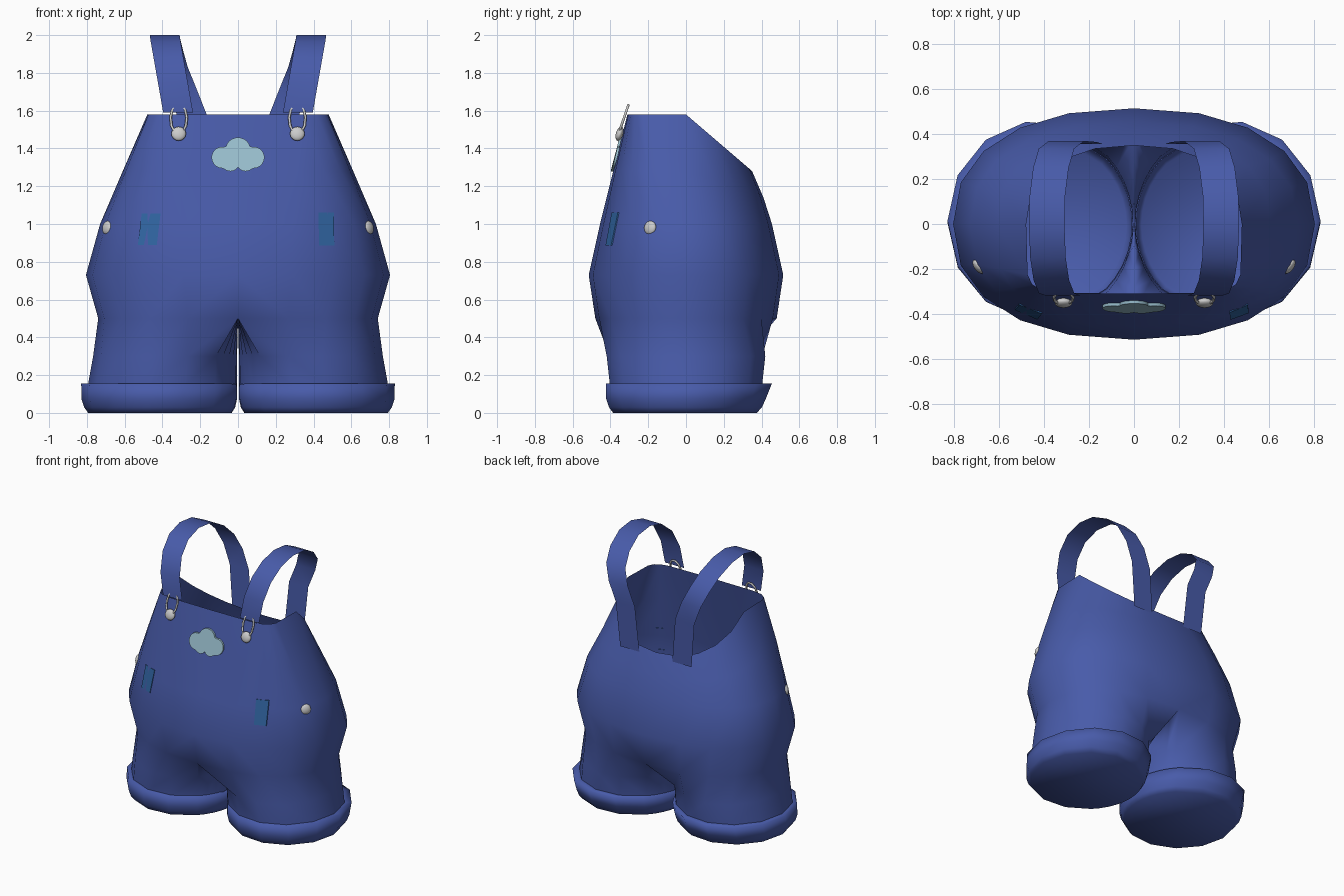
import bpy, bmesh
from math import sin, cos, pi, radians
from mathutils import Vector
from mathutils.bvhtree import BVHTree

if "Cube" in bpy.data.objects:
    bpy.data.objects.remove(bpy.data.objects["Cube"])


def material(name, rgb):
    m = bpy.data.materials.new(name)
    m.diffuse_color = (*rgb, 1)
    m.use_nodes = True
    m.node_tree.nodes["Principled BSDF"].inputs["Base Color"].default_value = m.diffuse_color
    return m


denim = material("denim", (0.065, 0.105, 0.40))
patch_blue = material("patch_blue", (0.03, 0.13, 0.36))
pale = material("pale_blue", (0.32, 0.52, 0.62))


def finish(name, bm, mat=None, mirror=False, angle=50):
    bmesh.ops.recalc_face_normals(bm, faces=bm.faces)
    me = bpy.data.meshes.new(name)
    bm.to_mesh(me)
    bm.free()
    ob = bpy.data.objects.new(name, me)
    bpy.context.collection.objects.link(ob)
    if mat:
        me.materials.append(mat)
    bpy.ops.object.select_all(action='DESELECT')
    ob.select_set(True)
    bpy.context.view_layer.objects.active = ob
    bpy.ops.object.shade_smooth_by_angle(angle=radians(angle))
    if mirror:
        mod = ob.modifiers.new("mirror", 'MIRROR')
        mod.merge_threshold = 0.0005
    return ob


def bridge(bm, a, b, closed):
    n = len(a)
    for i in range(n if closed else n - 1):
        j = (i + 1) % n
        bm.faces.new((a[i], a[j], b[j], b[i]))


def spow(v, e):
    return (abs(v) ** e) * (1 if v >= 0 else -1)


def torso_ring(zf, zb, xh, yf, yb, ef, eb):
    """Half outline from front centre round the side to back centre."""
    pts = []
    for i in range(11):
        t = -pi / 2 + pi * i / 10
        e, yr = (ef, yf) if i < 5 else (eb, yb)
        x = 0 if i in (0, 10) else xh * abs(cos(t)) ** e
        y = 0 if i == 5 else spow(sin(t), e) * yr
        pts.append((x, y, zf + (zb - zf) * max(0, y) / yb))
    return pts


def leg_ring(z, cx, a, cy, b):
    """Closed leg outline: 11 outer points, then 9 inner ones."""
    angs = [-135 + 27 * i for i in range(11)] + [135 + 9 * i for i in range(1, 10)]
    return [(cx + a * cos(radians(d)), cy + b * sin(radians(d)), z) for d in angs]


# trouser body: boxy bib at the top, torso shell flowing into two legs
bm = bmesh.new()
torso = [(1.58, 1.28, .48, .31, .35, .27, .87),
         (1.28, 1.14, .61, .385, .41, .55, .87),
         (1.0, 1.0, .73, .455, .455, .8, .87),
         (.73, .73, .805, .515, .515, .87, .87),
         (.5, .5, .74, .48, .48, .87, .87)]
rows = [[bm.verts.new(p) for p in torso_ring(*r)] for r in torso]
for r0, r1 in zip(rows, rows[1:]):
    bridge(bm, r0, r1, False)
inner = [bm.verts.new((0, .48 - .096 * i, .5)) for i in range(1, 10)]
legs = [rows[-1] + inner]
for r in [(.3, .386, .381, 0, .425), (.15, .4, .394, 0, .408)]:
    legs.append([bm.verts.new(p) for p in leg_ring(*r)])
for r0, r1 in zip(legs, legs[1:]):
    bridge(bm, r0, r1, True)
bmesh.ops.recalc_face_normals(bm, faces=bm.faces)
surface = BVHTree.FromBMesh(bm)
finish("trouser_body", bm, denim, True, 170)


def front_y(x, z):
    hit = surface.ray_cast(Vector((max(abs(x), .004), -2, z)), Vector((0, 1, 0)))
    return hit[0].y if hit[0] else -.31


# turned-up cuffs with closed bottoms
bm = bmesh.new()
cuff = [(.155, .4, .39, 0, .405), (.155, .417, .413, .015, .445),
        (.075, .417, .412, 0, .428), (.03, .415, .4, -.003, .41), (0, .413, .38, -.005, .385)]
rows = [[bm.verts.new(p) for p in leg_ring(*r)] for r in cuff]
for r0, r1 in zip(rows, rows[1:]):
    bridge(bm, r0, r1, True)
bm.faces.new(rows[-1])
finish("leg_cuff", bm, denim, True, 170)

# shoulder straps: flat ribbons, width along x
path = [(.317, -.318, 1.59), (.345, -.308, 1.75), (.368, -.25, 1.88), (.383, -.15, 1.965),
        (.388, -.02, 2.0), (.386, .12, 1.985), (.37, .25, 1.92), (.345, .335, 1.83),
        (.30, .37, 1.72), (.245, .365, 1.58), (.215, .355, 1.25)]
bm = bmesh.new()
rows = [[bm.verts.new((x + s * .079, y, z)) for s in (-1, 1)] for x, y, z in path]
for r0, r1 in zip(rows, rows[1:]):
    bridge(bm, r0, r1, False)
finish("shoulder_strap", bm, denim, True, 60)


def plate(name, outline, mat, lift):
    """Thin appliqué that follows the front of the body."""
    bm = bmesh.new()
    top = [bm.verts.new((x, front_y(x, z) - lift, z)) for x, z in outline]
    low = [bm.verts.new((x, front_y(x, z) - .001, z)) for x, z in outline]
    bridge(bm, top, low, True)
    bm.faces.new(top)
    return finish(name, bm, mat, angle=30)


# cloud badge: outline is the union of five circles seen from the middle
circles = [(0, .03, .066), (-.083, -.01, .057), (.083, -.01, .057),
           (-.04, -.035, .048), (.04, -.035, .048)]
cloud = []
for k in range(56):
    d = Vector((cos(2 * pi * k / 56), sin(2 * pi * k / 56)))
    best = 0
    for cx, cz, r in circles:
        m = d.x * cx + d.y * cz
        disc = m * m - (cx * cx + cz * cz - r * r)
        if disc > 0:
            best = max(best, m + disc ** .5)
    cloud.append((d.x * best, 1.362 + d.y * best))
plate("cloud_badge", cloud, pale, .014)

# small pocket tabs
plate("pocket_tab_left", [(-.51, 1.055), (-.41, 1.055), (-.43, .89), (-.53, .89)], patch_blue, .007)
plate("pocket_tab_right", [(.425, 1.06), (.507, 1.06), (.51, .885), (.43, .885)], patch_blue, .007)


def button(name, loc, direction, r):
    bm = bmesh.new()
    bmesh.ops.create_uvsphere(bm, u_segments=16, v_segments=10, radius=r)
    ob = finish(name, bm, angle=60)
    ob.scale = (1, 1, .5)
    ob.rotation_euler = Vector(direction).to_track_quat('Z', 'Y').to_euler()
    ob.location = loc


# metal buttons and the wire loops that hold the straps
loop = [(-.015, 1.475), (-.038, 1.52), (-.043, 1.565), (-.034, 1.605), (-.014, 1.63)]
loop += [(-x, z) for x, z in reversed(loop)]
for s, side in ((-1, "left"), (1, "right")):
    button("bib_button_" + side, (s * .314, front_y(.314, 1.478) - .022, 1.478), (0, -1, .3), .039)
    button("hip_button_" + side, (s * .692, -.19, .98), (s * .8, -.6, .15), .037)
    cu = bpy.data.curves.new("strap_loop_" + side, 'CURVE')
    cu.dimensions = '3D'
    cu.bevel_depth = .007
    cu.bevel_resolution = 1
    sp = cu.splines.new('POLY')
    sp.points.add(len(loop) - 1)
    for p, (x, z) in zip(sp.points, loop):
        p.co = (s * .314 + x, -.356 + (z - 1.48) * .34, z, 1)
    sp.use_cyclic_u = True
    bpy.context.collection.objects.link(bpy.data.objects.new("strap_loop_" + side, cu))
